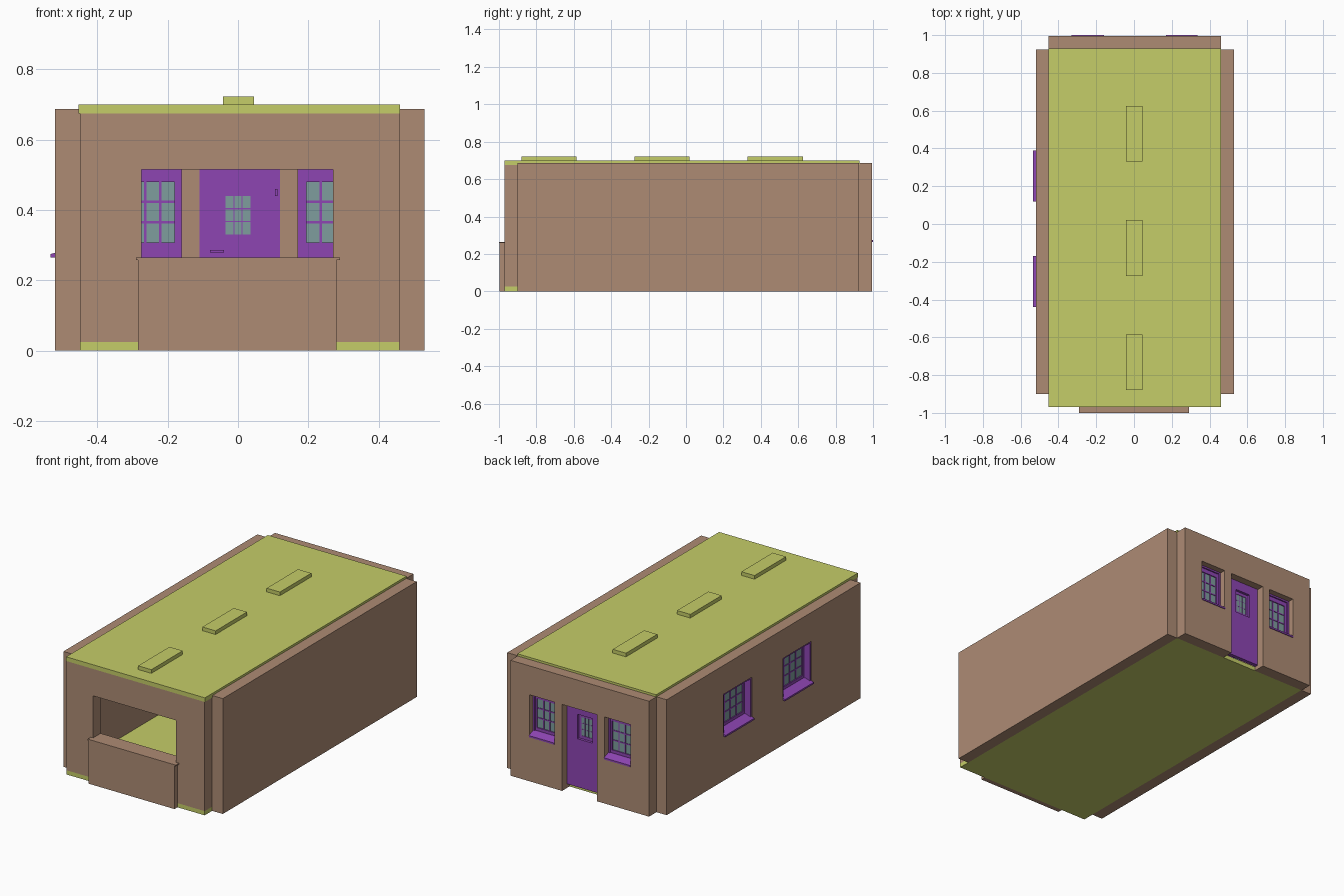
import bpy, bmesh
from math import pi
from mathutils import Matrix, Vector

if "Cube" in bpy.data.objects:
    bpy.data.objects.remove(bpy.data.objects["Cube"])


def mat(name, rgb):
    m = bpy.data.materials.new(name)
    m.diffuse_color = (*rgb, 1)
    m.use_nodes = True
    m.node_tree.nodes["Principled BSDF"].inputs["Base Color"].default_value = m.diffuse_color
    return m


BROWN = mat("brown_wall", (0.42, 0.26, 0.175))
GREEN = mat("green_slab", (0.56, 0.61, 0.14))
PURPLE = mat("purple_joinery", (0.27, 0.06, 0.45))
TEAL = mat("teal_glass", (0.21, 0.34, 0.34))


def finish(name, bm, material, M=Matrix()):
    bmesh.ops.recalc_face_normals(bm, faces=bm.faces)
    me = bpy.data.meshes.new(name)
    bm.to_mesh(me)
    bm.free()
    me.materials.append(material)
    ob = bpy.data.objects.new(name, me)
    ob.matrix_world = M
    bpy.context.collection.objects.link(ob)
    return ob


def add_box(bm, x0, x1, y0, y1, z0, z1):
    c = Vector(((x0 + x1) / 2, (y0 + y1) / 2, (z0 + z1) / 2))
    S = Matrix.Diagonal((x1 - x0, y1 - y0, z1 - z0, 1))
    bmesh.ops.create_cube(bm, size=1, matrix=Matrix.Translation(c) @ S)


def boxes(name, material, parts, M=Matrix()):
    bm = bmesh.new()
    for p in parts:
        add_box(bm, *p)
    return finish(name, bm, material, M)


def panel(name, u0, u1, z0, z1, w0, w1, M, holes=(), material=BROWN):
    """Slab between depths w0 and w1 with rectangular holes (u0, u1, z0, z1)."""
    us = sorted({u0, u1, *(u for h in holes for u in h[:2])})
    zs = sorted({z0, z1, *(z for h in holes for z in h[2:])})
    bm = bmesh.new()
    for a, b in zip(us, us[1:]):
        for c, d in zip(zs, zs[1:]):
            u, z = (a + b) / 2, (c + d) / 2
            if not any(h[0] < u < h[1] and h[2] < z < h[3] for h in holes):
                bm.faces.new([bm.verts.new((p, w1, q)) for p, q in ((a, c), (b, c), (b, d), (a, d))])
    bmesh.ops.remove_doubles(bm, verts=bm.verts, dist=1e-5)
    ext = bmesh.ops.extrude_face_region(bm, geom=bm.faces[:], use_keep_orig=True)
    verts = [g for g in ext["geom"] if isinstance(g, bmesh.types.BMVert)]
    bmesh.ops.translate(bm, verts=verts, vec=(0, w0 - w1, 0))
    return finish(name, bm, material, M)


def ring(u0, u1, z0, z1, t, w0, w1):
    """Four bars making a rectangular frame."""
    return [(u0, u0 + t, w0, w1, z0, z1), (u1 - t, u1, w0, w1, z0, z1),
            (u0 + t, u1 - t, w0, w1, z0, z0 + t), (u0 + t, u1 - t, w0, w1, z1 - t, z1)]


def bars(u0, u1, z0, z1, cols, rows, t, w0, w1):
    """Glazing bars dividing a pane."""
    du, dz = (u1 - u0) / cols, (z1 - z0) / rows
    return ([(u0 + i * du - t / 2, u0 + i * du + t / 2, w0, w1, z0, z1) for i in range(1, cols)] +
            [(u0, u1, w0 + .001, w1 - .001, z0 + i * dz - t / 2, z0 + i * dz + t / 2) for i in range(1, rows)])


SILL_Z, HEAD_Z = .265, .515


def window(name, u0, u1, cols, out, casing, M):
    z0, z1 = SILL_Z, HEAD_Z
    a, b, c, d = u0 + .025, u1 - .02, .308, .48
    # sash with a raised outer casing
    panel(name + "_sash", u0, u1, z0, z1, -.062, -.044, M, [(a, b, c, d)], PURPLE)
    boxes(name + "_casing", PURPLE, ring(u0, u1, z0, z1, .01, -.044, casing), M)
    boxes(name + "_bars", PURPLE, bars(a, b, c, d, cols, 3, .007, -.058, -.046), M)
    boxes(name + "_glass", TEAL, [(a, b, -.054, -.050, c, d)], M)
    # sloping sill
    bm = bmesh.new()
    prof = [(-.044, .268), (out, .264), (out, .274), (-.035, .290), (-.044, .290)]
    f = bm.faces.new([bm.verts.new((u0, w, z)) for w, z in prof])
    g = bmesh.ops.extrude_face_region(bm, geom=[f], use_keep_orig=True)["geom"]
    bmesh.ops.translate(bm, verts=[v for v in g if isinstance(v, bmesh.types.BMVert)], vec=(u1 - u0, 0, 0))
    finish(name + "_sill", bm, PURPLE, M)


# Wall frames: local x runs along the wall, local y points outward on back and left
BACK = Matrix.Translation((0, .995, 0))
LEFT = Matrix.Translation((-.52, 0, 0)) @ Matrix.Rotation(pi / 2, 4, 'Z')
RIGHT = Matrix.Translation((.46, 0, 0)) @ Matrix.Rotation(pi / 2, 4, 'Z')
FRONT = Matrix.Translation((0, -.90, 0))

back_windows = [(-.33, -.16), (.17, .335)]
side_windows = [(-.44, -.17), (.12, .39)]

# Walls
panel("back_wall", -.453, .46, 0, .687, -.07, 0, BACK,
      [(a, b, SILL_Z, HEAD_Z) for a, b in back_windows] + [(-.11, .12, 0, HEAD_Z)])
panel("left_wall", -.90, .925, 0, .687, -.07, 0, LEFT, [(a, b, SILL_Z, HEAD_Z) for a, b in side_windows])
panel("right_wall", -.90, .925, 0, .687, -.07, 0, RIGHT)
panel("front_wall", -.45, .46, .025, .675, -.07, 0, FRONT, [(-.275, .27, .26, HEAD_Z)])

# Floor and roof slabs, roof vents
boxes("floor", GREEN, [(-.45, .46, -.97, .925, 0, .025)])
boxes("roof", GREEN, [(-.453, .461, -.97, .928, .675, .70)])
boxes("roof_vents", GREEN, [(-.042, .045, y, y + .295, .70, .722) for y in (-.88, -.275, .33)])

# Serving counter
boxes("counter_body", BROWN, [(-.285, .28, -.998, -.97, 0, .258)])
boxes("counter_top", BROWN, [(-.29, .29, -1.0, -.97, .258, .265), (-.275, .27, -.97, -.90, .26, .265)])

# Windows
for i, (a, b) in enumerate(back_windows):
    window(f"back_window_{i + 1}", a, b, 3, .005, -.036, BACK)
for i, (a, b) in enumerate(side_windows):
    window(f"side_window_{i + 1}", a, b, 4, .014, -.005, LEFT)

# Back door: frame, leaf with a recessed light, glazing bars, handle, hinges
panel("door_frame", -.11, .12, .025, .515, -.07, -.045, BACK, [(-.095, .105, .025, .507)], PURPLE)
light = (-.035, .035, .33, .44)
panel("door_inner_leaf", -.095, .105, .025, .507, -.067, -.06, BACK, [light], PURPLE)
panel("door_outer_leaf", -.095, .105, .025, .507, -.06, -.045, BACK, [(-.05, .05, .312, .458)], PURPLE)
boxes("door_light_bars", PURPLE, bars(*light, 3, 3, .003, -.066, -.061), BACK)
boxes("door_glass", TEAL, [(-.035, .035, -.0645, -.0625, .33, .44)], BACK)
boxes("door_handle", PURPLE, [(-.08, -.04, -.082, -.076, .279, .286), (-.08, -.073, -.076, -.067, .279, .286)], BACK)
boxes("door_hinges", PURPLE, [(.105, .112, -.076, -.067, z, z + .02) for z in (.08, .44)], BACK)
